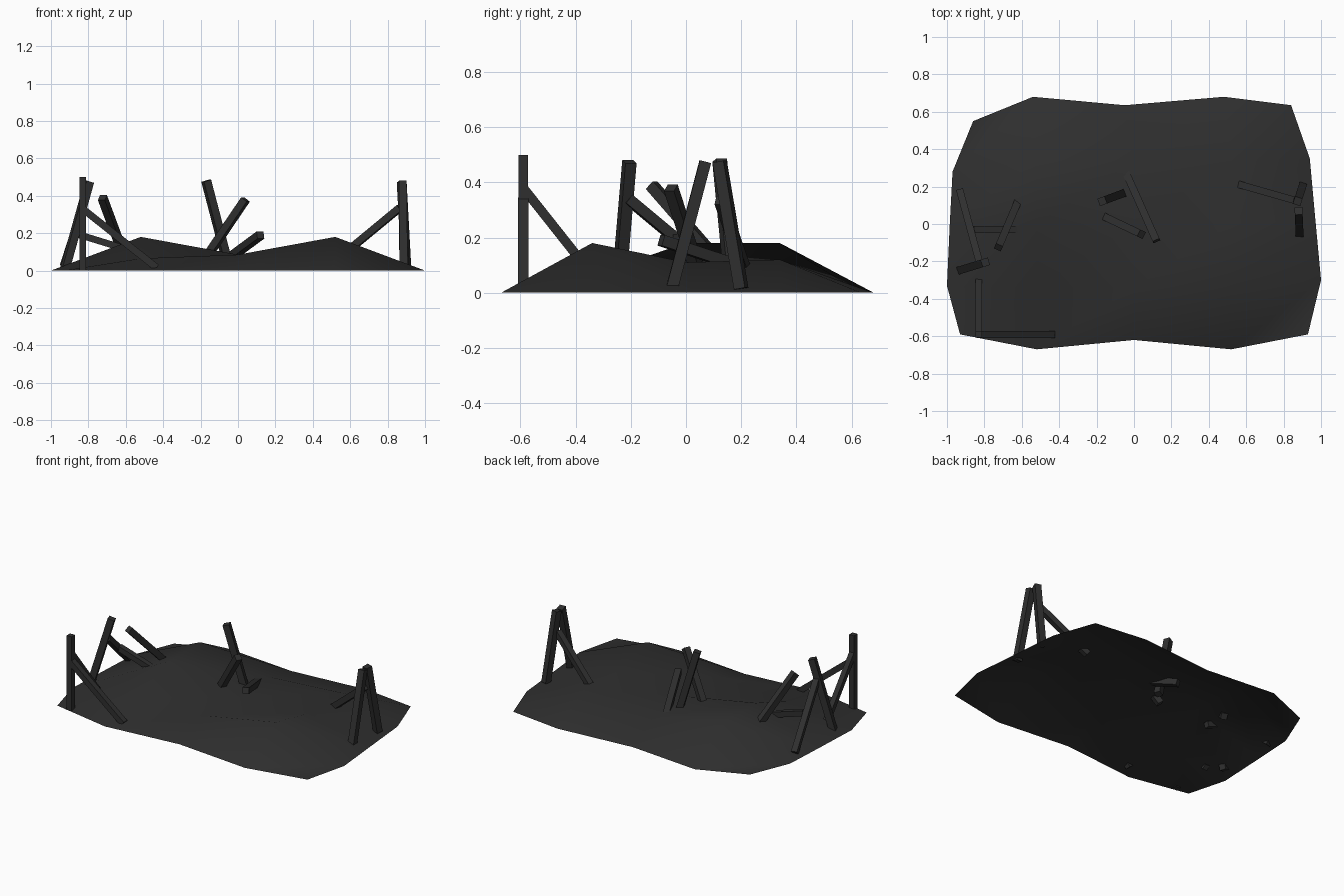
import bpy, bmesh
from mathutils import Vector

if "Cube" in bpy.data.objects:
    bpy.data.objects.remove(bpy.data.objects["Cube"])


def material(name, v):
    m = bpy.data.materials.new(name)
    m.diffuse_color = (v, v, v, 1)
    m.use_nodes = True
    m.node_tree.nodes["Principled BSDF"].inputs["Base Color"].default_value = m.diffuse_color
    return m


charcoal = material("charcoal", 0.028)


def add_object(name, bm, smooth=False):
    me = bpy.data.meshes.new(name)
    for f in bm.faces:
        f.smooth = smooth
    bm.to_mesh(me)
    bm.free()
    me.materials.append(charcoal)
    ob = bpy.data.objects.new(name, me)
    bpy.context.collection.objects.link(ob)
    return ob


# Scorched ground: an open 5 x 5 sheet, rim at z = 0, uneven inside
rim_front = [(-.93, -.59), (-.52, -.67), (0, -.62), (.52, -.67), (.93, -.59)]
rim_back = [(-.86, .55), (-.54, .68), (-.05, .635), (.48, .68), (.84, .635)]
rim_left = [(-1, -.33), (-.985, 0), (-.97, .28)]
rim_right = [(1, -.30), (.97, .02), (.94, .35)]
heights = [(.065, .085, .18), (.18, .085, .11), (.18, .085, .12)]

rows = [[(x, y, 0) for x, y in rim_front]]
for j, y in enumerate((-.34, 0, .34)):
    inner = [(x, y, h) for x, h in zip((-.52, 0, .52), heights[j])]
    rows.append([(*rim_left[j], 0)] + inner + [(*rim_right[j], 0)])
rows.append([(x, y, 0) for x, y in rim_back])

bm = bmesh.new()
grid = [[bm.verts.new(p) for p in row] for row in rows]
for j in range(4):
    for i in range(4):
        a, b = grid[j][i], grid[j][i + 1]
        c, d = grid[j + 1][i + 1], grid[j + 1][i]
        bm.faces.new((a, b, c))
        bm.faces.new((a, c, d))
add_object("ground_mound", bm, smooth=True)


# Square beam between two end points
def beam(name, p, q, w=.038):
    p, q = Vector(p), Vector(q)
    d = q - p
    z = d.normalized()
    flat = Vector((d.x, d.y, 0))
    if flat.length < .01:
        s = Vector((1, 0, 0))
    else:
        s = Vector((0, 0, 1)).cross(z).normalized()
    t = z.cross(s)
    bm = bmesh.new()
    bmesh.ops.create_cube(bm, size=1)
    for v in bm.verts:
        c = v.co.copy()
        v.co = (p + q) / 2 + s * c.x * w + t * c.y * w + d * c.z
    bmesh.ops.recalc_face_normals(bm, faces=bm.faces)
    add_object(name, bm)


# Corner post with two braces
beam("corner_post", (-.83, -.59, 0), (-.83, -.59, .5), .036)
beam("corner_brace_side", (-.83, -.59, .33), (-.435, -.59, .015))
beam("corner_brace_back", (-.83, -.59, .38), (-.83, -.305, .02), .034)

# Leaning post group on the left
beam("left_post", (-.925, -.245, .01), (-.795, -.205, .475), .042)
beam("left_brace_long", (-.93, .175, .02), (-.825, -.21, .34))
beam("left_brace_low", (-.86, -.03, .195), (-.60, -.03, .115), .036)
beam("left_stake", (-.725, -.125, .39), (-.625, .11, .12), .04)

# Crossed stakes in the middle
beam("middle_stake_tall", (-.17, .122, .48), (-.055, .165, .04), .042)
beam("middle_stake_mid", (.04, -.055, .38), (-.17, .045, .07), .04)
beam("middle_stake_low", (.12, -.09, .19), (-.07, .335, .05), .04)

# Pair of legs and a brace on the right
beam("right_leg_front", (.885, -.05, .02), (.88, .07, .475), .042)
beam("right_leg_back", (.90, .20, .015), (.875, .122, .475), .042)
beam("right_brace", (.865, .125, .335), (.55, .215, .075))
